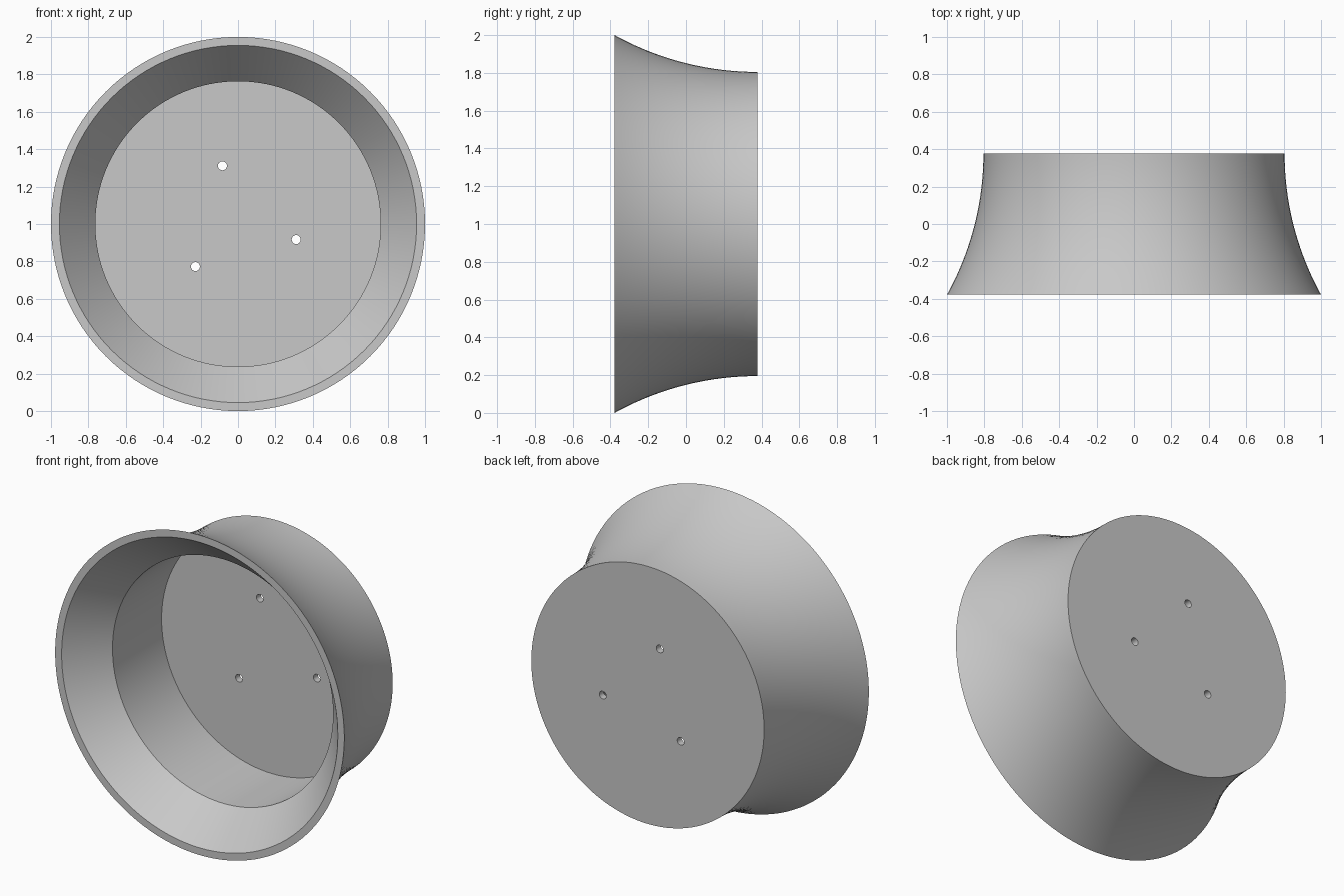
import bpy, bmesh, math
from mathutils import Matrix, Vector

cube = bpy.data.objects.get("Cube")
if cube:
    bpy.data.objects.remove(cube, do_unlink=True)

grey = bpy.data.materials.new("light grey")
grey.use_nodes = True
grey.diffuse_color = (0.58, 0.58, 0.58, 1)
grey.node_tree.nodes["Principled BSDF"].inputs["Base Color"].default_value = (0.58, 0.58, 0.58, 1)

FRONT, BACK = -0.378, 0.378
RIM, BASE = 1.0, 0.805
FLOOR, STEP = 0.335, -0.15
INNER_RIM, INNER = 0.955, 0.763
SEGMENTS = 128


def make_object(name, bm):
    mesh = bpy.data.meshes.new(name)
    bm.to_mesh(mesh)
    bm.free()
    obj = bpy.data.objects.new(name, mesh)
    bpy.context.collection.objects.link(obj)
    mesh.materials.append(grey)
    return obj


# Flared outer wall: an arc that meets the back face at a right angle
length, flare = BACK - FRONT, RIM - BASE
radius = (length ** 2 + flare ** 2) / (2 * flare)
sweep = math.asin(length / radius)
STEPS = 20
outer = []
for i in range(STEPS + 1):
    a = sweep * i / STEPS
    outer.append((BASE + radius * (1 - math.cos(a)), BACK - radius * math.sin(a)))

# Full section: outer wall, rim, sloped lip, straight well
profile = outer + [(INNER_RIM, FRONT), (INNER, STEP), (INNER, FLOOR)]

# Revolve the section around the y axis and cap the back and the floor
bm = bmesh.new()
rings = []
for r, y in profile:
    ring = []
    for i in range(SEGMENTS):
        a = math.tau * i / SEGMENTS
        ring.append(bm.verts.new((r * math.cos(a), y, 1 + r * math.sin(a))))
    rings.append(ring)
for near, far in zip(rings, rings[1:]):
    for i in range(SEGMENTS):
        j = (i + 1) % SEGMENTS
        bm.faces.new((near[i], near[j], far[j], far[i]))
bm.faces.new(rings[0])
bm.faces.new(rings[-1])
bmesh.ops.recalc_face_normals(bm, faces=bm.faces)
housing = make_object("flared_housing", bm)

# Three screw holes through the floor
bm = bmesh.new()
for k in range(3):
    a = math.radians(105 + 120 * k)
    centre = Vector((0.322 * math.cos(a), (FLOOR + BACK) / 2, 1 + 0.322 * math.sin(a)))
    bmesh.ops.create_cone(bm, cap_ends=True, segments=24, radius1=0.024, radius2=0.024,
                          depth=0.2,
                          matrix=Matrix.Translation(centre) @ Matrix.Rotation(math.pi / 2, 4, "X"))
cutter = make_object("screw_hole_cutter", bm)
cutter.hide_render = True

cut = housing.modifiers.new("screw_holes", "BOOLEAN")
cut.operation = "DIFFERENCE"
cut.solver = "EXACT"
cut.object = cutter

bpy.ops.object.select_all(action="DESELECT")
housing.select_set(True)
bpy.context.view_layer.objects.active = housing
bpy.ops.object.modifier_apply(modifier=cut.name)
bpy.data.objects.remove(cutter, do_unlink=True)
bpy.ops.object.shade_smooth_by_angle(angle=math.radians(25))
